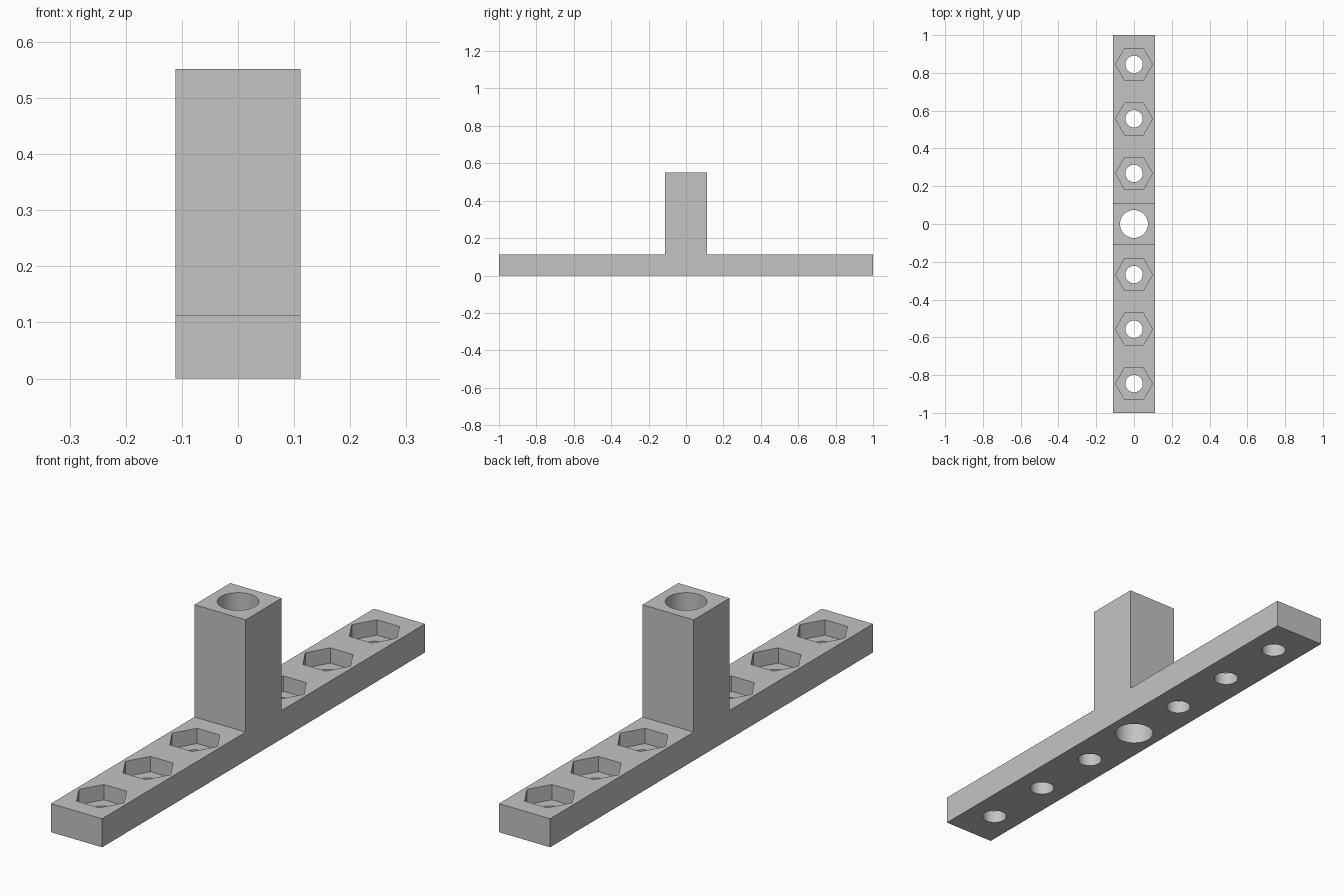
import bpy
import math

if "Cube" in bpy.data.objects:
    bpy.data.objects.remove(bpy.data.objects["Cube"], do_unlink=True)

HALF_WIDTH = 0.111
BAR_TOP = 0.112
POST_TOP = 0.552
POCKET_FLOOR = 0.052
SCREW_POSITIONS = [side * d for side in (-1, 1) for d in (0.268, 0.557, 0.845)]

grey = bpy.data.materials.new("light grey plastic")
grey.use_nodes = True
colour = (0.55, 0.55, 0.55, 1)
grey.diffuse_color = colour
grey.node_tree.nodes["Principled BSDF"].inputs["Base Color"].default_value = colour


def cutter(name, sides, radius, y, bottom, top):
    """Hidden upright prism used to cut a hole."""
    bpy.ops.mesh.primitive_cylinder_add(
        vertices=sides, radius=radius, depth=top - bottom,
        location=(0, y, (bottom + top) / 2))
    ob = bpy.context.object
    ob.name = name
    ob.data.materials.append(grey)
    ob.hide_render = True
    return ob


def cut(target, tool):
    """Apply a boolean difference and discard the cutter."""
    mod = target.modifiers.new("hole", 'BOOLEAN')
    mod.operation = 'DIFFERENCE'
    mod.solver = 'EXACT'
    mod.object = tool
    bpy.context.view_layer.objects.active = target
    bpy.ops.object.modifier_apply(modifier=mod.name)
    bpy.data.objects.remove(tool, do_unlink=True)


# Bar and post share one inverted T profile, extruded across the width
half = [(HALF_WIDTH, POST_TOP), (HALF_WIDTH, BAR_TOP), (1, BAR_TOP), (1, 0)]
profile = half + [(-y, z) for y, z in reversed(half)]
n = len(profile)
verts = [(x, y, z) for x in (-HALF_WIDTH, HALF_WIDTH) for y, z in profile]
faces = [tuple(range(n)), tuple(reversed(range(n, 2 * n)))]
faces += [(i, i + n, (i + 1) % n + n, (i + 1) % n) for i in range(n)]
mesh = bpy.data.meshes.new("mounting_bar_with_post")
mesh.from_pydata(verts, [], faces)
mesh.materials.append(grey)
bar = bpy.data.objects.new("mounting_bar_with_post", mesh)
bpy.context.collection.objects.link(bar)

# Consistent outward normals before cutting
bpy.ops.object.select_all(action='DESELECT')
bar.select_set(True)
bpy.context.view_layer.objects.active = bar
bpy.ops.object.mode_set(mode='EDIT')
bpy.ops.mesh.select_all(action='SELECT')
bpy.ops.mesh.normals_make_consistent(inside=False)
bpy.ops.object.mode_set(mode='OBJECT')

# Bore down through the post
cut(bar, cutter("post_bore", 64, 0.074, 0, -0.1, POST_TOP + 0.1))

# Screw holes with hexagonal nut pockets
for y in SCREW_POSITIONS:
    pocket = cutter("nut_pocket", 6, 0.098, y, POCKET_FLOOR, BAR_TOP + 0.1)
    pocket.rotation_euler.z = math.radians(30)
    cut(bar, pocket)
    cut(bar, cutter("screw_hole", 48, 0.046, y, -0.1, BAR_TOP + 0.1))

# Smooth bores, crisp edges
bpy.ops.object.select_all(action='DESELECT')
bar.select_set(True)
bpy.context.view_layer.objects.active = bar
bpy.ops.object.shade_smooth_by_angle(angle=math.radians(30))
